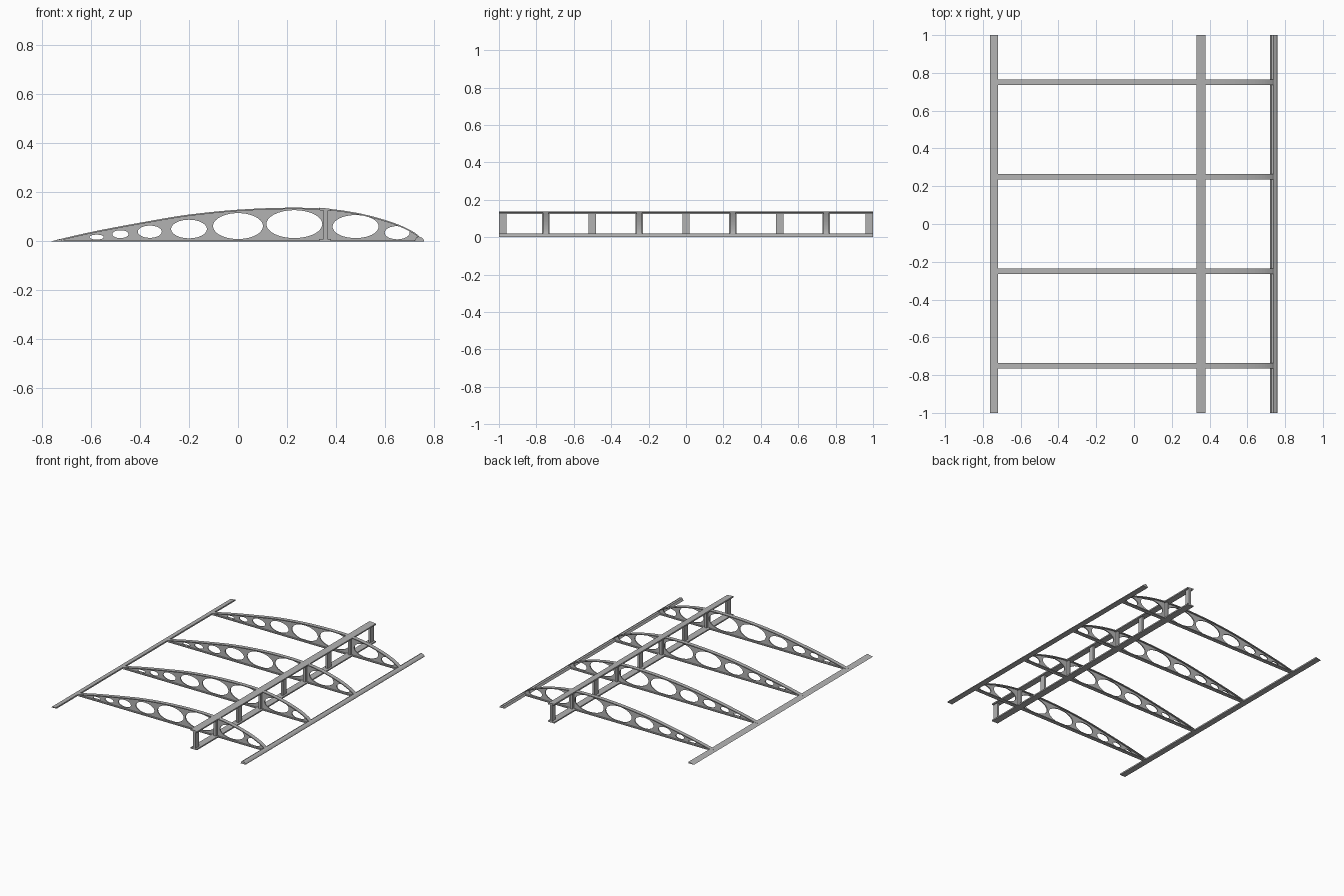
import bpy, bmesh, math
from mathutils import Vector

cube = bpy.data.objects.get("Cube")
if cube:
    bpy.data.objects.remove(cube, do_unlink=True)

grey = bpy.data.materials.new("light grey")
grey.use_nodes = True
colour = (0.45, 0.45, 0.45, 1)
grey.diffuse_color = colour
grey.node_tree.nodes["Principled BSDF"].inputs["Base Color"].default_value = colour


def extrude(name, outline, y, width):
    """Prism with an x-z outline, centred on y."""
    bm = bmesh.new()
    face = bm.faces.new([bm.verts.new((x, y - width / 2, z)) for x, z in outline])
    side = bmesh.ops.extrude_face_region(bm, geom=[face])["geom"]
    bmesh.ops.translate(bm, vec=(0, width, 0),
                        verts=[v for v in side if isinstance(v, bmesh.types.BMVert)])
    bmesh.ops.recalc_face_normals(bm, faces=bm.faces)
    mesh = bpy.data.meshes.new(name)
    bm.to_mesh(mesh)
    bm.free()
    mesh.materials.append(grey)
    obj = bpy.data.objects.new(name, mesh)
    bpy.context.collection.objects.link(obj)
    return obj


def box(name, x0, x1, z0, z1, y, width):
    return extrude(name, [(x0, z0), (x1, z0), (x1, z1), (x0, z1)], y, width)


def smooth_path(points, steps=4):
    """Catmull-Rom curve through the points."""
    p = [Vector(q) for q in points]
    p = [2 * p[0] - p[1]] + p + [2 * p[-1] - p[-2]]
    path = []
    for a, b, c, d in zip(p, p[1:], p[2:], p[3:]):
        for i in range(steps):
            t = i / steps
            path.append(0.5 * (2 * b + (c - a) * t + (2 * a - 5 * b + 4 * c - d) * t ** 2
                               + (3 * b - a - 3 * c + d) * t ** 3))
    return path + [p[-2]]


# Upper airfoil line and the same line set in by the cap strip thickness
upper = smooth_path([(-0.74, 0.006), (-0.58, 0.042), (-0.36, 0.083), (-0.2, 0.109),
                     (0, 0.129), (0.2, 0.137), (0.36, 0.133), (0.48, 0.117),
                     (0.58, 0.093), (0.66, 0.066), (0.72, 0.036), (0.752, 0.008)])
CAP = 0.006
lower_side = []
for i, q in enumerate(upper):
    d = (upper[min(i + 1, len(upper) - 1)] - upper[max(i - 1, 0)]).normalized()
    lower_side.append(q + Vector((d.y, -d.x)) * CAP)
cap_outline = upper + lower_side[::-1]

# Lightening holes: centre x, centre z, half width, half height
holes = [(-0.577, 0.017, 0.029, 0.010), (-0.48, 0.029, 0.033, 0.016),
         (-0.36, 0.039, 0.049, 0.025), (-0.20, 0.050, 0.073, 0.038),
         (0, 0.062, 0.102, 0.053), (0.23, 0.070, 0.114, 0.057),
         (0.48, 0.060, 0.094, 0.047), (0.65, 0.035, 0.051, 0.027)]


def rib_web(name, y, width):
    curve = bpy.data.curves.new(name, "CURVE")
    curve.dimensions = "2D"
    curve.fill_mode = "BOTH"
    curve.extrude = width / 2
    loops = [[(-0.735, 0.002)] + [tuple(q) for q in lower_side[2:-1]] + [(0.745, 0.002)]]
    for cx, cz, rx, rz in holes:
        angles = [math.tau * i / 40 for i in range(40)]
        loops.append([(cx + rx * math.cos(a), cz + rz * math.sin(a)) for a in angles])
    for loop in loops:
        spline = curve.splines.new("POLY")
        spline.points.add(len(loop) - 1)
        for point, (x, z) in zip(spline.points, loop):
            point.co = (x, z, 0, 1)
        spline.use_cyclic_u = True
    helper = bpy.data.objects.new(name, curve)
    bpy.context.collection.objects.link(helper)
    depsgraph = bpy.context.evaluated_depsgraph_get()
    mesh = bpy.data.meshes.new_from_object(helper.evaluated_get(depsgraph))
    bpy.data.objects.remove(helper)
    mesh.materials.clear()
    mesh.materials.append(grey)
    obj = bpy.data.objects.new(name, mesh)
    obj.rotation_euler.x = math.pi / 2
    obj.location.y = y
    bpy.context.collection.objects.link(obj)


# Ribs: perforated web with cap strips above and below, and a post at the spar
for y in (-0.75, -0.25, 0.25, 0.75):
    rib_web("rib_web", y, 0.007)
    extrude("rib_upper_cap", cap_outline, y, 0.028)
    box("rib_lower_cap", -0.73, 0.745, 0, CAP, y, 0.028)
    box("rib_spar_post", 0.35, 0.366, 0.006, 0.13, y, 0.042)

# Main spar: two flanges joined by posts
box("spar_lower_flange", 0.33, 0.379, 0, 0.009, 0, 2)
extrude("spar_upper_flange", [(0.33, 0.127), (0.379, 0.123), (0.379, 0.132),
                              (0.355, 0.135), (0.33, 0.137)], 0, 2)
for y in (-0.98, -0.5, 0, 0.5, 0.98):
    box("spar_post", 0.35, 0.366, 0.006, 0.13, y, 0.04)

# Leading and trailing edge strips
extrude("leading_edge", [(0.72, 0), (0.76, 0), (0.758, 0.007), (0.751, 0.014),
                         (0.738, 0.02), (0.728, 0.016)], 0, 2)
extrude("trailing_edge", [(-0.762, 0), (-0.72, 0), (-0.72, 0.01)], 0, 2)
